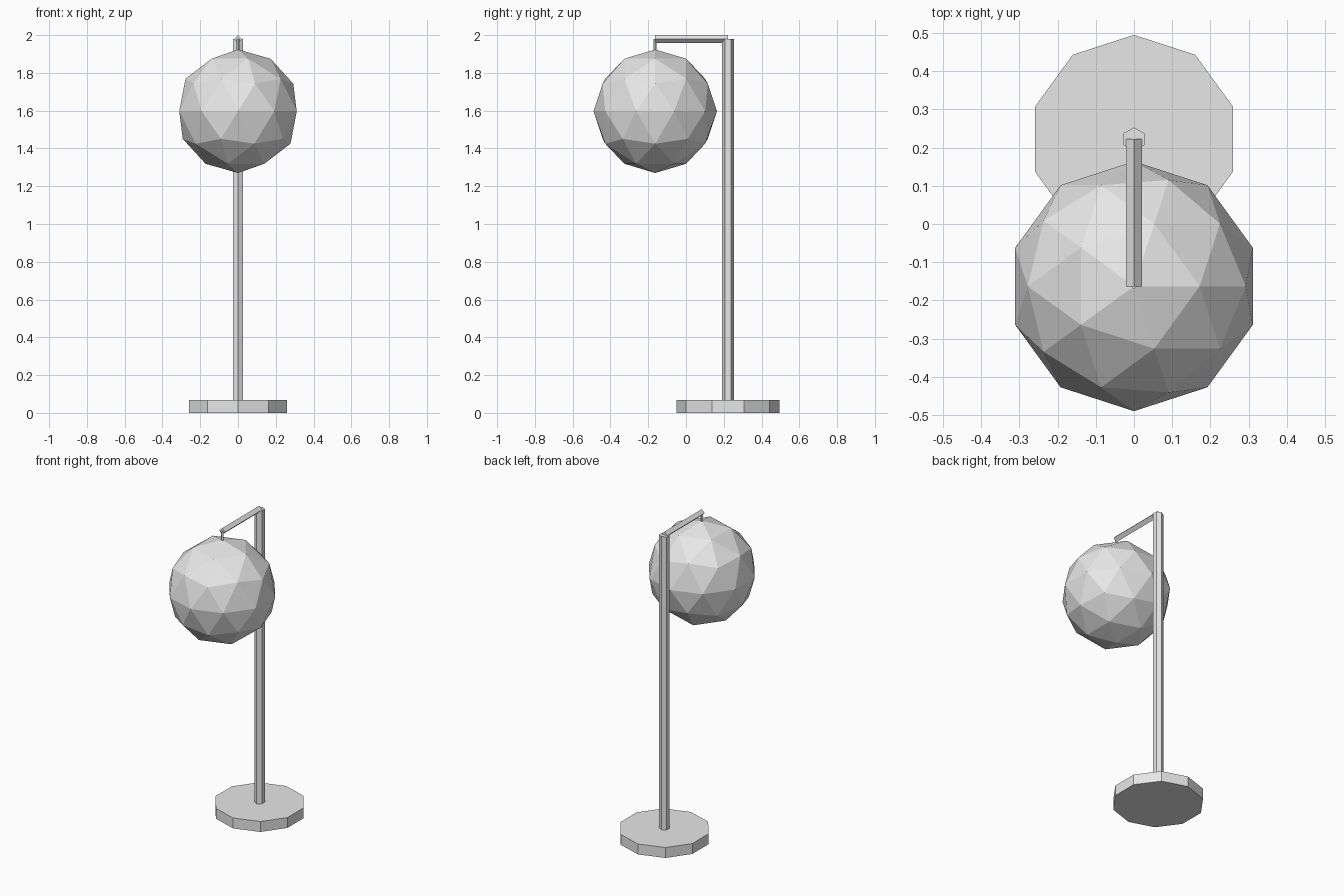
import bpy
import math

cube = bpy.data.objects.get("Cube")
if cube:
    bpy.data.objects.remove(cube, do_unlink=True)

grey = bpy.data.materials.new("light_grey")
grey.use_nodes = True
colour = (0.8, 0.8, 0.8, 1.0)
grey.diffuse_color = colour
grey.node_tree.nodes["Principled BSDF"].inputs["Base Color"].default_value = colour

POLE_Y = 0.222
GLOBE_Y = -0.163
GLOBE_Z = 1.597
GLOBE_RADIUS = 0.327
ARM_Z = 1.979


def finish(name):
    obj = bpy.context.object
    obj.name = name
    obj.data.materials.append(grey)
    return obj


def prism(name, sides, radius, length, location, tilt=0.0):
    bpy.ops.mesh.primitive_cylinder_add(
        vertices=sides, radius=radius, depth=length,
        location=location, rotation=(tilt, 0, 0))
    return finish(name)


# Ten-sided foot and six-sided upright
prism("base", 10, 0.273, 0.068, (0, POLE_Y, 0.034))
prism("pole", 6, 0.031, ARM_Z - 0.03, (0, POLE_Y, (ARM_Z + 0.03) / 2))

# Diamond-section arm reaching forward from the top of the pole
prism("arm", 4, 0.021, POLE_Y - GLOBE_Y,
      (0, (POLE_Y + GLOBE_Y) / 2, ARM_Z), math.pi / 2)

# Thin hanger between the arm and the globe
globe_top = GLOBE_Z + GLOBE_RADIUS - 0.01
prism("hanger", 4, 0.008, ARM_Z - globe_top,
      (0, GLOBE_Y, (ARM_Z + globe_top) / 2))

# Faceted globe shade
bpy.ops.mesh.primitive_ico_sphere_add(
    subdivisions=2, radius=GLOBE_RADIUS, location=(0, GLOBE_Y, GLOBE_Z))
finish("globe_shade")
